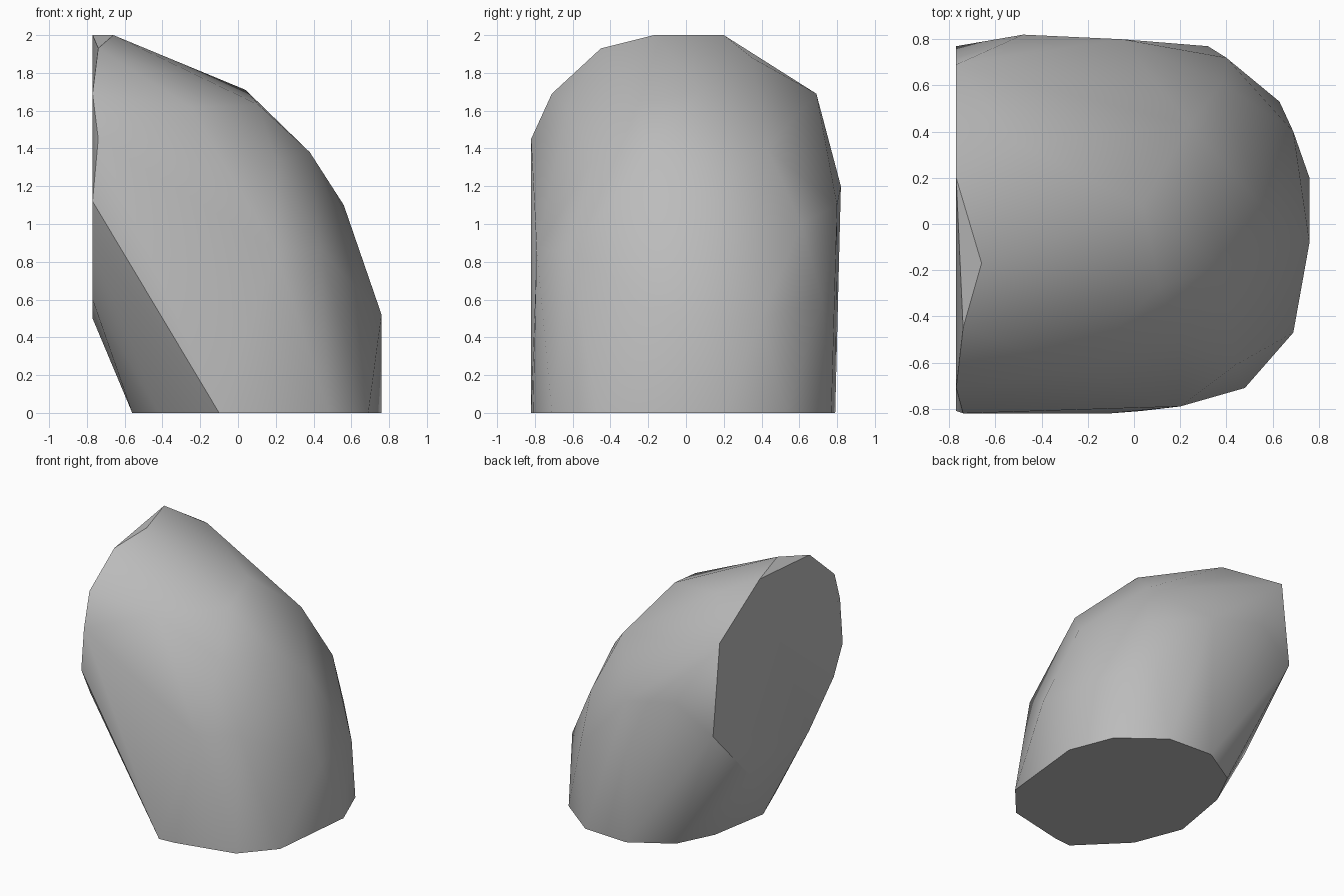
import bpy
import bmesh
import math

default_cube = bpy.data.objects.get("Cube")
if default_cube:
    bpy.data.objects.remove(default_cube, do_unlink=True)


def make_material(name, colour):
    material = bpy.data.materials.new(name)
    material.use_nodes = True
    material.diffuse_color = colour
    shader = next(n for n in material.node_tree.nodes if n.type == "BSDF_PRINCIPLED")
    shader.inputs["Base Color"].default_value = colour
    shader.inputs["Roughness"].default_value = 0.9
    return material


def make_hull(name, points, material):
    """Wrap a tight faceted skin around the points and merge its flat faces."""
    bm = bmesh.new()
    for point in points:
        bm.verts.new(point)
    result = bmesh.ops.convex_hull(bm, input=bm.verts)
    spare = set(result["geom_interior"]) | set(result["geom_unused"])
    loose = [item for item in spare if isinstance(item, bmesh.types.BMVert)]
    bmesh.ops.delete(bm, geom=loose, context="VERTS")
    bmesh.ops.dissolve_limit(bm, angle_limit=math.radians(1),
                             verts=bm.verts, edges=bm.edges)
    bmesh.ops.recalc_face_normals(bm, faces=bm.faces)

    mesh = bpy.data.meshes.new(name)
    bm.to_mesh(mesh)
    bm.free()
    mesh.materials.append(material)
    hull = bpy.data.objects.new(name, mesh)
    bpy.context.collection.objects.link(hull)
    return hull


# Flat underside outline, as x and y
underside = [(-.34, .61), (-.48, .33), (-.56, -.14), (-.42, -.5), (-.1, -.82),
             (.03, -.81), (.48, -.71), (.69, -.47), (.76, .2), (.63, .53),
             (.32, .77), (-.04, .79)]

# Flat sheared side outline, as y and z
sheared_side_x = -.77
sheared_side = [(.2, 2), (.69, 1.69), (.77, 1), (.29, .5), (-.4, .6),
                (-.7, .9), (-.81, 1.12), (-.71, 1.69)]

# Corners of the crest, front, back and bulging side
crest = [(-.66, -.17, 2), (-.74, -.45, 1.93), (-.51, .35, 1.88), (.04, .08, 1.71),
         (.11, -.27, 1.63)]
front = [(-.74, -.82, 1.45), (-.25, -.63, 1.62), (.2, -.5, 1.33), (.2, -.79, .86),
         (.44, -.61, .86)]
back = [(-.48, .82, 1.2), (-.05, .8, 1.1), (.24, .43, 1.4), (.38, .61, 1),
        (.4, .72, .6)]
bulge = [(.38, -.19, 1.38), (.56, .07, 1.1), (.76, -.08, .52), (.69, .4, .5)]

points = [(x, y, 0) for x, y in underside]
points += [(sheared_side_x, y, z) for y, z in sheared_side]
points += crest + front + back + bulge

# Boulder with soft facets and crisp cut edges
stone_grey = make_material("stone grey", (.5, .5, .5, 1))
boulder = make_hull("boulder", points, stone_grey)

bpy.ops.object.select_all(action="DESELECT")
boulder.select_set(True)
bpy.context.view_layer.objects.active = boulder
bpy.ops.object.shade_smooth_by_angle(angle=math.radians(30))
